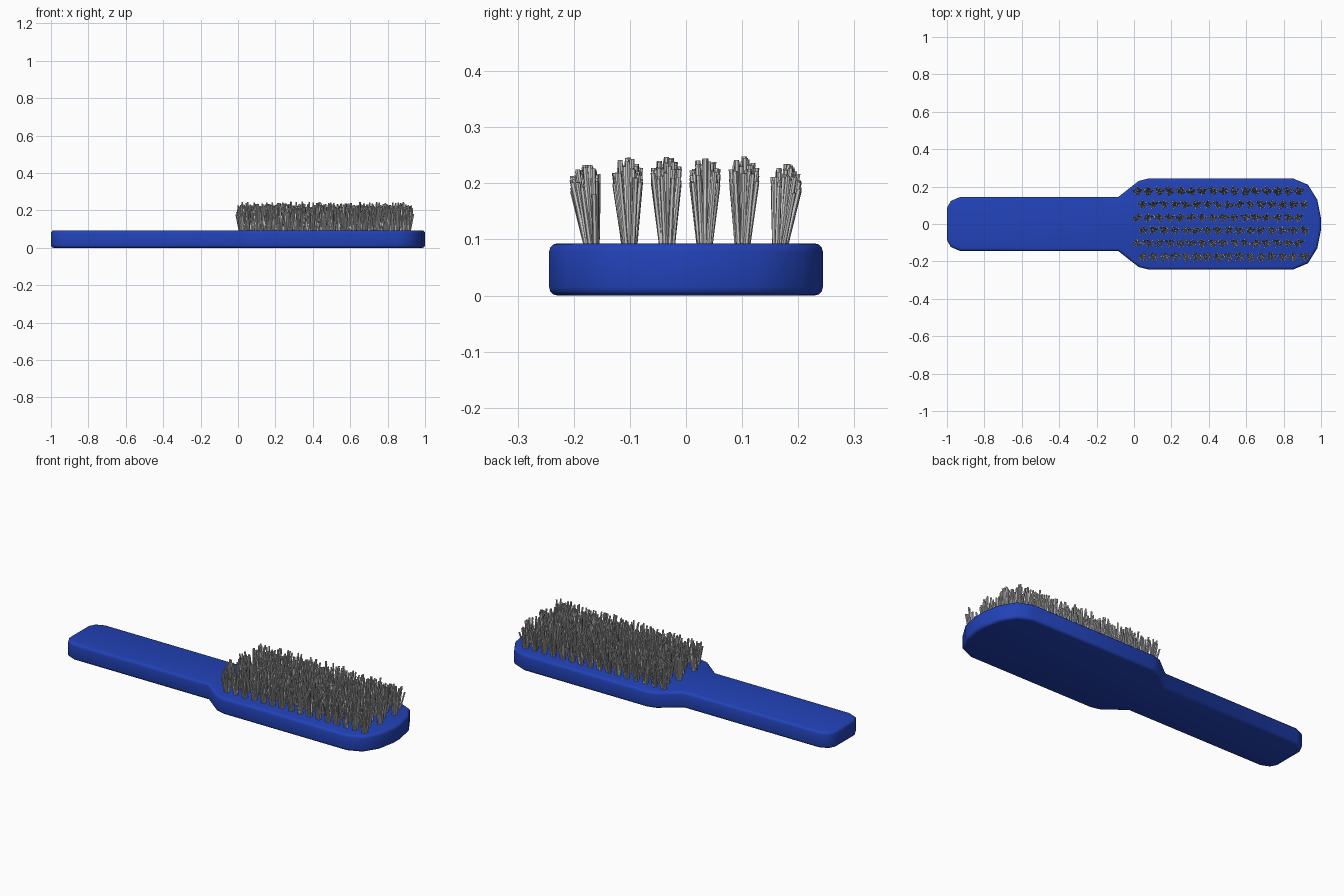
import bpy, bmesh, math, random
from mathutils import Vector

if "Cube" in bpy.data.objects:
    bpy.data.objects.remove(bpy.data.objects["Cube"])

random.seed(4)
BODY_H = 0.093


def link_mesh(name, bm):
    mesh = bpy.data.meshes.new(name)
    bm.to_mesh(mesh)
    bm.free()
    obj = bpy.data.objects.new(name, mesh)
    bpy.context.collection.objects.link(obj)
    return obj


def smooth(obj, angle):
    bpy.ops.object.select_all(action='DESELECT')
    obj.select_set(True)
    bpy.context.view_layer.objects.active = obj
    bpy.ops.object.shade_smooth_by_angle(angle=math.radians(angle))


# Brush body: half outline mirrored across y, extruded, edges rounded
half = [(-1.0, 0.085), (-0.98, 0.123), (-0.93, 0.144), (-0.085, 0.144),
        (0.025, 0.23), (0.08, 0.244), (0.85, 0.244), (0.93, 0.21),
        (0.98, 0.13), (1.0, 0.03)]
outline = half + [(x, -y) for x, y in reversed(half)]
bm = bmesh.new()
face = bm.faces.new([bm.verts.new((x, y, 0)) for x, y in outline])
ext = bmesh.ops.extrude_face_region(bm, geom=[face])
for v in ext['geom']:
    if isinstance(v, bmesh.types.BMVert):
        v.co.z = BODY_H
bmesh.ops.recalc_face_normals(bm, faces=bm.faces)
rims = [e for e in bm.edges if abs(e.verts[0].co.z - e.verts[1].co.z) < 1e-5]
bmesh.ops.bevel(bm, geom=rims, offset=0.015, segments=3, profile=0.5, affect='EDGES')
body = link_mesh("brush_body", bm)
blue = bpy.data.materials.new("blue_body")
blue.diffuse_color = (0.016, 0.055, 0.48, 1)
blue.use_nodes = True
blue.node_tree.nodes["Principled BSDF"].inputs["Base Color"].default_value = blue.diffuse_color
body.data.materials.append(blue)
smooth(body, 40)


# One bristle: six-sided rod through a list of points
def add_bristle(bm, points, radius):
    rings = []
    turn = random.uniform(0, math.pi)
    for p in points:
        rings.append([bm.verts.new(p + Vector((radius * math.cos(turn + i * math.pi / 3),
                                               radius * math.sin(turn + i * math.pi / 3), 0)))
                      for i in range(6)])
    for lo, hi in zip(rings, rings[1:]):
        for i in range(6):
            j = (i + 1) % 6
            bm.faces.new((lo[i], lo[j], hi[j], hi[i]))
    bm.faces.new(rings[-1])


# Bristle tufts: six staggered rows, each tuft fanning out from its root
ROWS, COLS, STEP = 6, 16, 0.0575
bm = bmesh.new()
for r in range(ROWS):
    y0 = (r - 2.5) * 0.067
    outer = abs(r - 2.5) > 2
    for c in range(COLS):
        x0 = 0.02 + c * STEP + (0.028 if r % 2 == 0 else 0)
        for k in range(10):
            a = k * 2.4 + random.uniform(-0.4, 0.4)
            d = math.sqrt((k + 0.5) / 10)
            out = Vector((math.cos(a), math.sin(a), 0)) * d
            root = Vector((x0, y0, BODY_H - 0.01)) + out * 0.011
            top = random.uniform(0.215, 0.25) - 0.03 * d * d
            if outer:
                top -= 0.012
            tip = Vector((x0, y0 * (1.07 if outer else 1.03), top)) + out * 0.028
            tip.x += random.uniform(-0.008, 0.008)
            add_bristle(bm, [root, tip], 0.0046)
bristles = link_mesh("bristles", bm)
smooth(bristles, 30)
